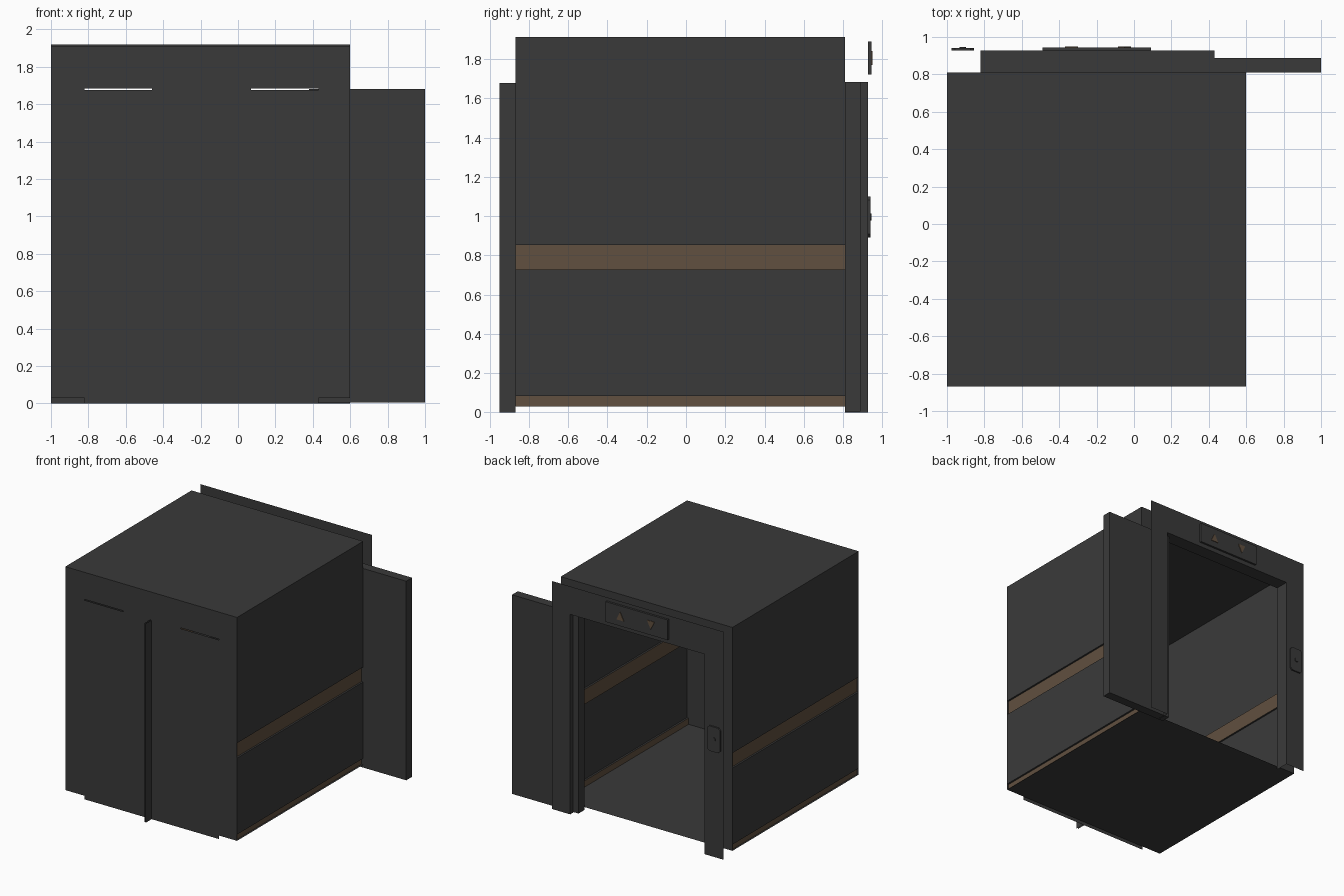
import bpy, bmesh, math

if "Cube" in bpy.data.objects:
    bpy.data.objects.remove(bpy.data.objects["Cube"])


def material(name, rgb):
    m = bpy.data.materials.new(name)
    m.diffuse_color = (*rgb, 1)
    m.use_nodes = True
    m.node_tree.nodes["Principled BSDF"].inputs["Base Color"].default_value = m.diffuse_color
    return m


GREY = material("dark_grey", (0.042, 0.042, 0.042))
BROWN = material("wood_brown", (0.120, 0.080, 0.050))


def make(name, quads, mats=(GREY,), rule=None):
    """Mesh from a list of polygons; rule picks the material per face."""
    bm = bmesh.new()
    for q in quads:
        bm.faces.new([bm.verts.new(p) for p in q])
    bmesh.ops.remove_doubles(bm, verts=bm.verts, dist=1e-5)
    bmesh.ops.recalc_face_normals(bm, faces=bm.faces)
    if rule:
        for f in bm.faces:
            f.material_index = rule(f)
    me = bpy.data.meshes.new(name)
    bm.to_mesh(me)
    bm.free()
    for m in mats:
        me.materials.append(m)
    ob = bpy.data.objects.new(name, me)
    bpy.context.collection.objects.link(ob)
    return ob


def sheet_y(x0, x1, z0, z1, y):
    return [(x0, y, z0), (x1, y, z0), (x1, y, z1), (x0, y, z1)]


def sheet_x(y0, y1, z0, z1, x):
    return [(x, y0, z0), (x, y1, z0), (x, y1, z1), (x, y0, z1)]


def prism(name, pts, y0, y1, mat=GREY):
    """Extrude an (x, z) outline along y."""
    n = len(pts)
    q = [[(x, y0, z) for x, z in pts], [(x, y1, z) for x, z in pts]]
    for i in range(n):
        a, b = pts[i], pts[(i + 1) % n]
        q.append([(a[0], y0, a[1]), (b[0], y0, b[1]), (b[0], y1, b[1]), (a[0], y1, a[1])])
    return make(name, q, (mat,))


def box(name, x0, x1, y0, y1, z0, z1):
    return prism(name, [(x0, z0), (x1, z0), (x1, z1), (x0, z1)], y0, y1)


L, R, MID = -1.0, 0.6, -0.2           # cabin sides and centre
F, B, FACADE = -0.87, 0.81, 0.928     # front, back and facade planes
OL, OR, OT = -0.82, 0.43, 1.684       # doorway
BOT, TOP = 0.03, 1.912

# cabin shell: floor, roof and side walls with inset wooden bands
half = [(0.8, BOT), (0.785, BOT), (0.785, 0.083), (0.8, 0.083), (0.8, 0.727),
        (0.785, 0.727), (0.785, 0.853), (0.8, 0.853), (0.8, TOP)]
ring = [(MID + x, z) for x, z in half] + [(MID - x, z) for x, z in reversed(half)]
shell = []
for i in range(len(ring)):
    (ax, az), (bx, bz) = ring[i], ring[(i + 1) % len(ring)]
    shell.append([(ax, F, az), (ax, B, az), (bx, B, bz), (bx, F, bz)])


def band(f):
    c = f.calc_center_median()
    return int(abs(f.normal.x) > 0.5 and (c.z < 0.08 or 0.73 < c.z < 0.85))


make("cabin_shell", shell, (GREY, BROWN), band)


# walls with a doorway
def wall(name, y, z0, z1):
    make(name, [sheet_y(L, OL, z0, OT, y), sheet_y(OR, R, z0, OT, y),
                [(L, y, OT), (OL, y, OT), (OR, y, OT), (R, y, OT), (R, y, z1), (L, y, z1)]])


wall("front_wall", F, BOT, TOP)
wall("back_wall", B, BOT, TOP)
wall("landing_facade", FACADE, 0.0, 1.92)

# closed front doors with their meeting edges sticking outwards
for name, x0, x1, xe in (("left_front_door", OL, MID - 0.008, MID - 0.008),
                         ("right_front_door", MID + 0.004, OR, MID + 0.004)):
    make(name, [sheet_y(x0, x1, 0, 1.677, F), sheet_x(-0.95, F, 0, 1.677, xe)])
make("front_door_seam", [sheet_y(MID - 0.008, MID + 0.004, 0, 1.677, F)])

# panel above the front doors, inside the cabin
box("inner_display", -0.46, 0.07, F + 0.002, F + 0.02, 1.672, 1.85)

# doorway lining between cabin and facade
make("door_jambs", [sheet_x(B, FACADE, 0, OT, OL), sheet_x(B, FACADE, 0, OT, OR),
                    [(OL, B, OT), (OR, B, OT), (OR, FACADE, OT), (OL, FACADE, OT)]])

# open sliding door
box("sliding_door", 0.38, 1.0, B + 0.001, 0.888, 0.005, 1.682)

# direction display with arrows
box("landing_display", -0.49, 0.09, FACADE, 0.945, 1.72, 1.89)
for name, cx, s in (("up_arrow", -0.05, 1), ("down_arrow", -0.335, -1)):
    prism(name, [(cx - 0.035, 1.805 - 0.035 * s), (cx + 0.035, 1.805 - 0.035 * s),
                 (cx, 1.805 + 0.035 * s)], 0.944, 0.95, BROWN)

# call button plate with clipped corners, and its round button
cx, cz, w, h, c = -0.915, 0.995, 0.06, 0.105, 0.018
prism("call_plate", [(cx - w + c, cz - h), (cx + w - c, cz - h), (cx + w, cz - h + c),
                     (cx + w, cz + h - c), (cx + w - c, cz + h), (cx - w + c, cz + h),
                     (cx - w, cz + h - c), (cx - w, cz - h + c)], FACADE, 0.94)
prism("call_button", [(cx + 0.018 * math.cos(a * math.pi / 8), cz + 0.018 * math.sin(a * math.pi / 8))
                      for a in range(16)], 0.939, 0.946)
